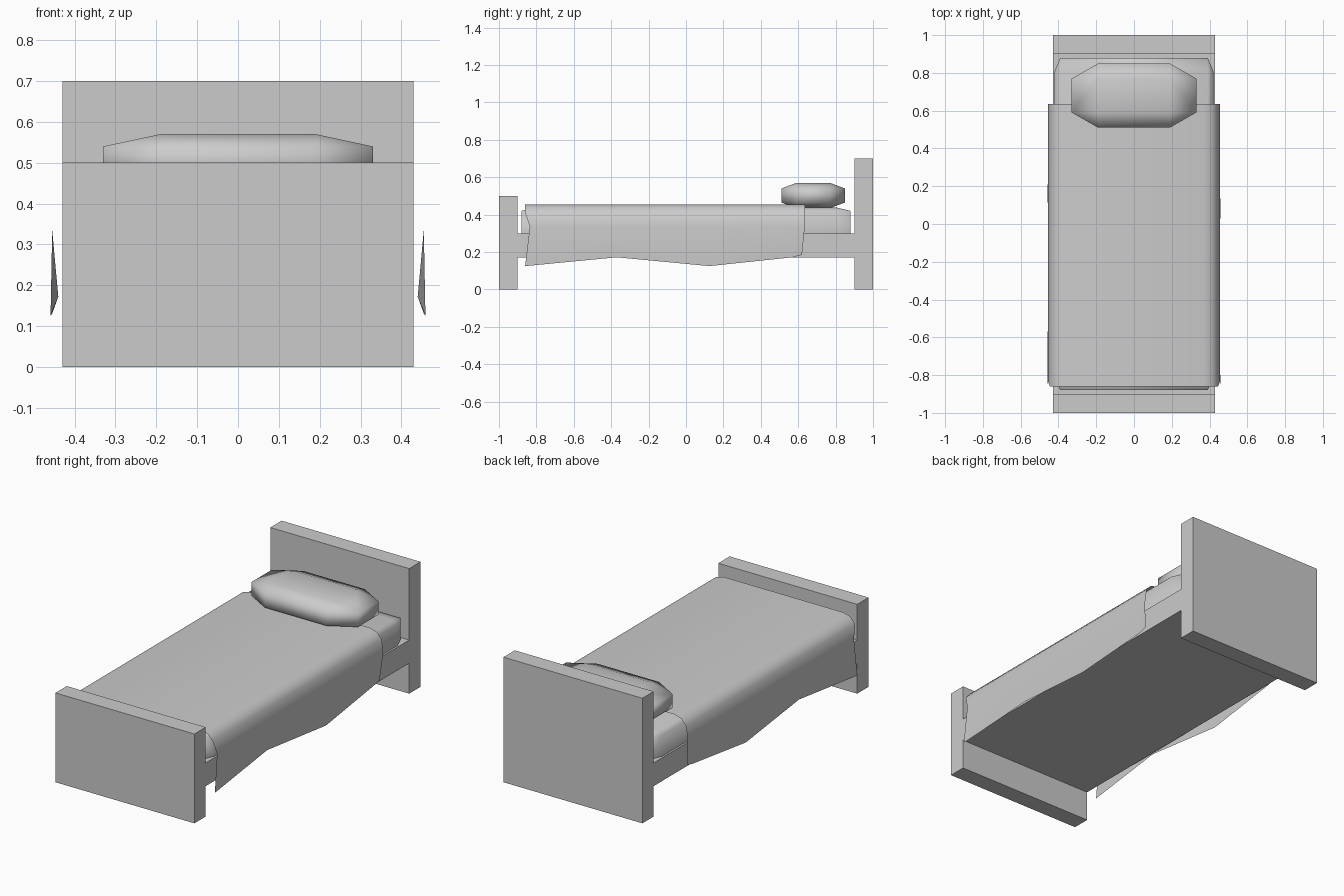
import bpy
import bmesh
from math import radians

cube = bpy.data.objects.get("Cube")
if cube:
    bpy.data.objects.remove(cube, do_unlink=True)

# One plain grey for every part
grey = bpy.data.materials.new("light_grey")
grey.use_nodes = True
colour = (0.6, 0.6, 0.6, 1)
grey.diffuse_color = colour
for node in grey.node_tree.nodes:
    if node.type == 'BSDF_PRINCIPLED':
        node.inputs["Base Color"].default_value = colour


def add_part(name, bm, smooth_angle=None):
    mesh = bpy.data.meshes.new(name)
    bm.to_mesh(mesh)
    bm.free()
    mesh.materials.append(grey)
    obj = bpy.data.objects.new(name, mesh)
    bpy.context.collection.objects.link(obj)
    if smooth_angle:
        bpy.ops.object.select_all(action='DESELECT')
        obj.select_set(True)
        bpy.context.view_layer.objects.active = obj
        bpy.ops.object.shade_smooth_by_angle(angle=radians(smooth_angle))
    return obj


def chamfered_box(name, outer, inner, z_outer, z_inner, smooth_angle):
    """Cushion: each face keeps its inner size, with chamfers between faces."""
    bm = bmesh.new()
    (ox, oy), (ix, iy) = outer, inner
    for sx in (-1, 1):
        for sy in (-1, 1):
            for zo, zi in zip(z_outer, z_inner):
                bm.verts.new((sx * ox, sy * iy, zi))
                bm.verts.new((sx * ix, sy * oy, zi))
                bm.verts.new((sx * ix, sy * iy, zo))
    bmesh.ops.remove_doubles(bm, verts=bm.verts[:], dist=0.0001)
    bmesh.ops.convex_hull(bm, input=bm.verts[:])
    bmesh.ops.dissolve_limit(bm, angle_limit=radians(1),
                             verts=bm.verts[:], edges=bm.edges[:])
    bmesh.ops.recalc_face_normals(bm, faces=bm.faces[:])
    return add_part(name, bm, smooth_angle)


# Bed frame: side profile of both boards and the base, extruded across
profile = [(-1, 0), (-.9, 0), (-.9, .17), (.9, .17), (.9, 0), (1, 0),
           (1, .7), (.9, .7), (.9, .3), (-.9, .3), (-.9, .5), (-1, .5)]
bm = bmesh.new()
side = bm.faces.new([bm.verts.new((-.43, y, z)) for y, z in profile])
extruded = bmesh.ops.extrude_face_region(bm, geom=[side], use_keep_orig=True)
moved = [v for v in extruded["geom"] if isinstance(v, bmesh.types.BMVert)]
bmesh.ops.translate(bm, verts=moved, vec=(.86, 0, 0))
bmesh.ops.recalc_face_normals(bm, faces=bm.faces[:])
add_part("bed_frame", bm)

# Mattress and pillow
chamfered_box("mattress", (.42, .88), (.39, .81), (.29, .437), (.30, .42), 60)
pillow = chamfered_box("pillow", (.33, .17), (.19, .09), (.435, .57), (.465, .54), 80)
pillow.location.y = .68

# Blanket: open sheet draped over the mattress with a wavy hem
half_section = [(.37, .455), (.415, .443), (.445, .41), (.455, .335)]
# Each row: position along the bed, hem height, hem half width
rows = [(-.86, .125, .459), (-.37, .172, .44), (.125, .125, .457),
        (.57, .172, .44), (.635, .185, .442)]
bm = bmesh.new()
grid = []
for i, (y, hem_z, hem_x) in enumerate(rows):
    half = half_section + [(hem_x, hem_z)]
    points = [(-x, z) for x, z in reversed(half)] + half
    ring = []
    for x, z in points:
        shift = 0
        if z < .4 and z > .3 and i == 0:
            shift = .025
        if z < .2 and i == len(rows) - 1:
            shift = -.015
        ring.append(bm.verts.new((x, y + shift, z)))
    grid.append(ring)
for a, b in zip(grid, grid[1:]):
    for j in range(len(a) - 1):
        bm.faces.new((a[j], a[j + 1], b[j + 1], b[j]))
bm.normal_update()
add_part("blanket", bm, 80)
